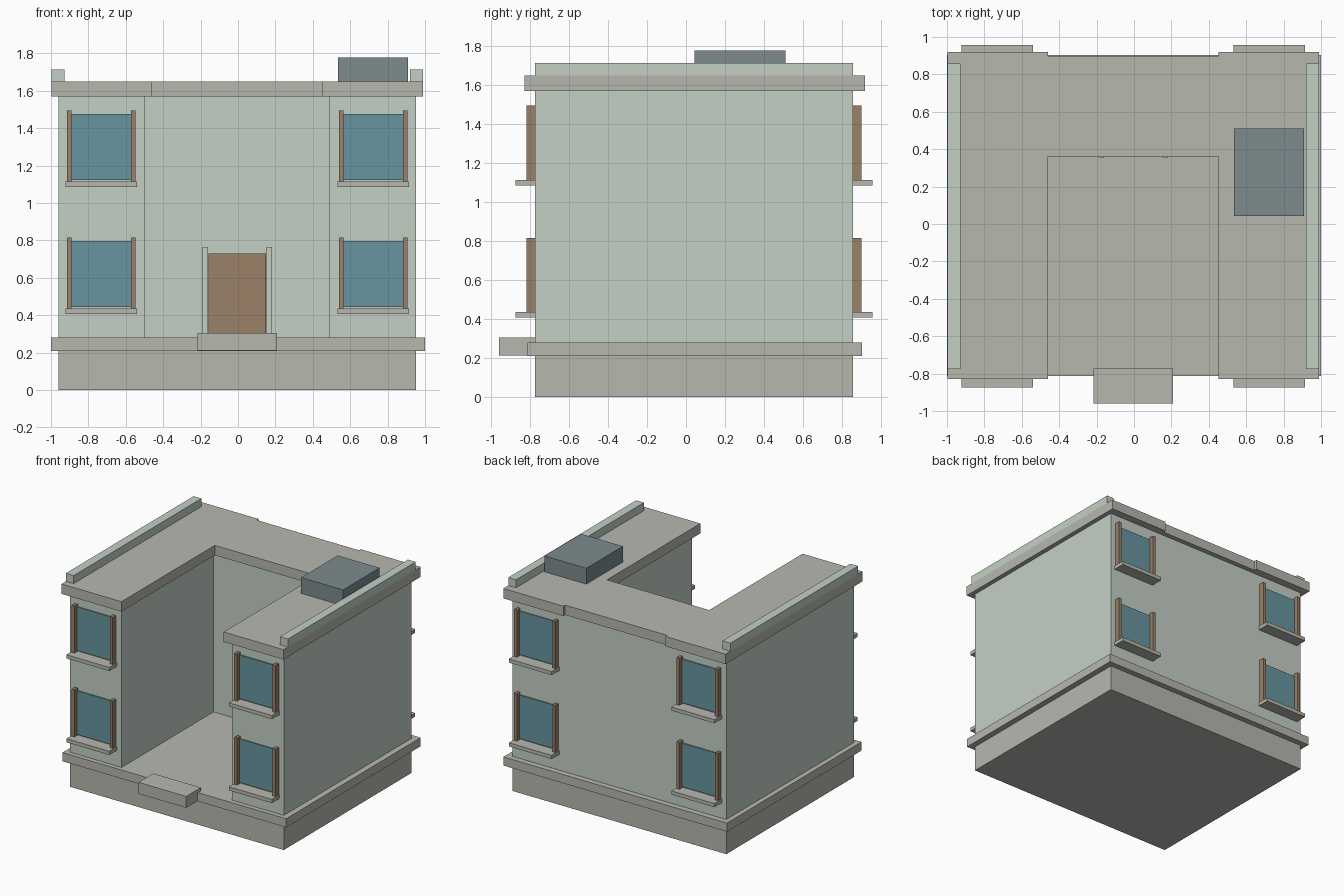
import bpy, bmesh

if "Cube" in bpy.data.objects:
    bpy.data.objects.remove(bpy.data.objects["Cube"])

CX = -0.004          # mirror line of the building body
FRONT, BACK = -0.775, 0.857


def material(name, r, g, b):
    m = bpy.data.materials.new(name)
    m.diffuse_color = (r, g, b, 1)
    m.use_nodes = True
    m.node_tree.nodes["Principled BSDF"].inputs["Base Color"].default_value = m.diffuse_color
    return m


WALL = material("pale_green_plaster", 0.55, 0.63, 0.56)
TRIM = material("warm_grey_stone", 0.47, 0.48, 0.43)
GLASS = material("blue_glass", 0.14, 0.30, 0.35)
WOOD = material("brown_wood", 0.33, 0.22, 0.14)
METAL = material("dark_metal", 0.20, 0.26, 0.27)


def prism(name, outline, z0, z1, mat):
    """Extrude a flat outline from z0 up to z1."""
    bm = bmesh.new()
    base = bm.faces.new([bm.verts.new((x, y, z0)) for x, y in outline])
    ext = bmesh.ops.extrude_face_region(bm, geom=[base])
    top = [v for v in ext["geom"] if isinstance(v, bmesh.types.BMVert)]
    bmesh.ops.translate(bm, verts=top, vec=(0, 0, z1 - z0))
    bmesh.ops.recalc_face_normals(bm, faces=bm.faces)
    me = bpy.data.meshes.new(name)
    bm.to_mesh(me)
    bm.free()
    me.materials.append(mat)
    ob = bpy.data.objects.new(name, me)
    bpy.context.collection.objects.link(ob)
    return ob


def box(name, x0, x1, y0, y1, z0, z1, mat):
    return prism(name, [(x0, y0), (x1, y0), (x1, y1), (x0, y1)], z0, z1, mat)


def mirrored(half):
    """Complete a right-half outline with its mirror image."""
    return ([(CX + x, y) for x, y in half]
            + [(CX - x, y) for x, y in reversed(half)])


# Base, ledge and entrance step
box("plinth", CX - 0.956, CX + 0.956, FRONT, BACK, 0, 0.21, TRIM)
box("ledge", -1, 1, -0.813, 0.904, 0.21, 0.28, TRIM)
box("entrance_step", CX - 0.213, CX + 0.213, -0.96, -0.772, 0.213, 0.305, TRIM)

# U-shaped walls and cornice around the courtyard
prism("walls", mirrored([(0.494, 0.40), (0.494, FRONT), (0.956, FRONT),
                         (0.956, BACK)]), 0.28, 1.57, WALL)
prism("cornice", mirrored([(0.457, 0.362), (0.457, -0.83), (0.993, -0.83),
                           (0.993, 0.92), (0.457, 0.92), (0.457, 0.897)]),
      1.57, 1.65, TRIM)

# Parapets and roof unit
for s, side in ((-1, "left"), (1, "right")):
    xs = sorted((CX + s * 0.923, CX + s * 0.993))
    box("parapet_" + side, *xs, FRONT, BACK, 1.65, 1.715, WALL)
box("roof_unit", 0.534, 0.909, 0.043, 0.51, 1.65, 1.778, METAL)

# Courtyard door with jambs
box("door", CX - 0.155, CX + 0.155, 0.39, 0.40, 0.28, 0.73, WOOD)
for s, side in ((-1, "left"), (1, "right")):
    xs = sorted((CX + s * 0.157, CX + s * 0.185))
    box("door_jamb_" + side, *xs, 0.355, 0.40, 0.28, 0.765, WALL)


def window(tag, xc, wall_y, out, z):
    """Pane, two side posts and a sill; out is the facing direction in y."""
    def part(name, x0, x1, depth, z0, z1, mat):
        y0, y1 = sorted((wall_y, wall_y + out * depth))
        box(name + "_" + tag, xc + x0, xc + x1, y0, y1, z + z0, z + z1, mat)
    part("window_pane", -0.16, 0.16, 0.009, 0.008, 0.36, GLASS)
    part("window_post_a", -0.184, -0.159, 0.044, 0, 0.38, WOOD)
    part("window_post_b", 0.159, 0.184, 0.044, 0, 0.38, WOOD)
    part("window_sill", -0.192, 0.192, 0.099, -0.03, 0, TRIM)


# Two storeys of windows, front and back of each wing
for face, wall_y, out in (("front", FRONT, -1), ("back", BACK, 1)):
    for s, side in ((-1, "left"), (1, "right")):
        for level, z in (("lower", 0.437), ("upper", 1.115)):
            window(f"{face}_{side}_{level}", CX + s * 0.727, wall_y, out, z)
